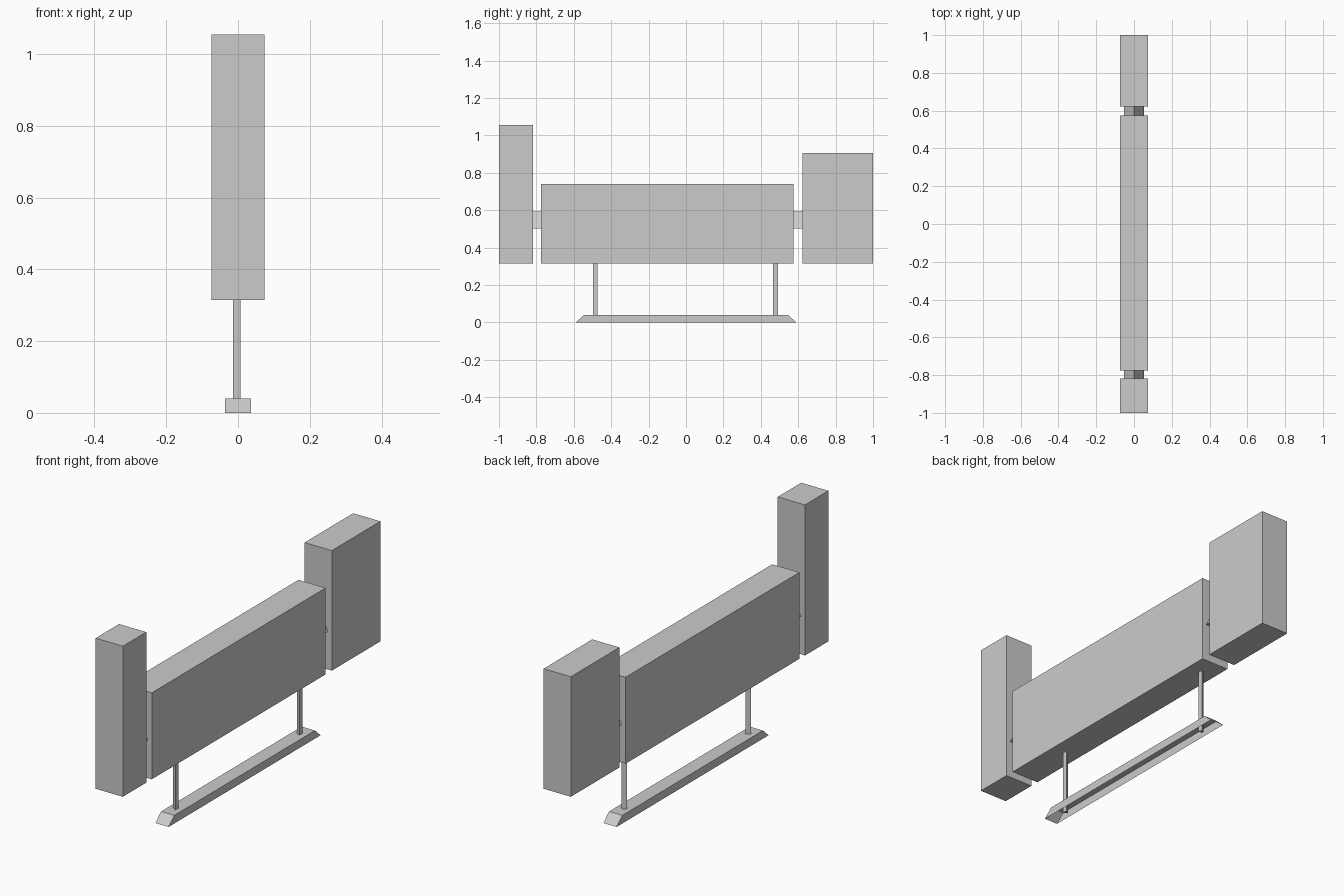
import bpy, bmesh
from math import pi
from mathutils import Matrix

cube = bpy.data.objects.get("Cube")
if cube:
    bpy.data.objects.remove(cube, do_unlink=True)

# Single flat grey
grey = bpy.data.materials.new("plain grey")
grey.use_nodes = True
colour = (0.6, 0.6, 0.6, 1)
grey.diffuse_color = colour
grey.node_tree.nodes["Principled BSDF"].inputs["Base Color"].default_value = colour


def finish(name, bm):
    mesh = bpy.data.meshes.new(name)
    bm.to_mesh(mesh)
    bm.free()
    mesh.materials.append(grey)
    obj = bpy.data.objects.new(name, mesh)
    bpy.context.collection.objects.link(obj)
    return obj


def box_mesh(half_x, y0, y1, z0, z1):
    bm = bmesh.new()
    size = Matrix.Diagonal((2 * half_x, y1 - y0, z1 - z0, 1))
    place = Matrix.Translation((0, (y0 + y1) / 2, (z0 + z1) / 2))
    bmesh.ops.create_cube(bm, size=1, matrix=place @ size)
    return bm


def triangular_rod(name, radius, length, centre, turn):
    bm = bmesh.new()
    bmesh.ops.create_cone(bm, cap_ends=True, segments=3, radius1=radius,
                          radius2=radius, depth=length,
                          matrix=Matrix.Translation(centre) @ turn)
    return finish(name, bm)


# Three upright slabs: tall front, long middle, back
BASE = 0.315
finish("front_block", box_mesh(0.074, -1, -0.818, BASE, 1.055))
finish("middle_block", box_mesh(0.074, -0.775, 0.575, BASE, 0.74))
finish("back_block", box_mesh(0.074, 0.623, 1, BASE, 0.905))

# Three-sided links between the slabs, one ridge towards +x
along_y = Matrix.Rotation(pi / 2, 4, "X")
for name, y in (("front_link", -0.797), ("back_link", 0.599)):
    triangular_rod(name, 0.061, 0.09, (0, y, 0.533), along_y)

# Three-sided posts, ridge towards the back
ridge_back = Matrix.Rotation(pi / 2, 4, "Z")
for name, y in (("front_post", -0.485), ("back_post", 0.478)):
    triangular_rod(name, 0.0145, 0.34, (0, y, 0.171), ridge_back)

# Hollow runner with sloping ends and an open underside
bm = box_mesh(0.036, -0.59, 0.59, 0, 0.04)
for v in bm.verts:
    if v.co.z > 0.02:
        v.co.y *= 0.925
bm.normal_update()
underside = [f for f in bm.faces if f.normal.z < -0.9]
bmesh.ops.delete(bm, geom=underside, context="FACES")
finish("runner", bm)
